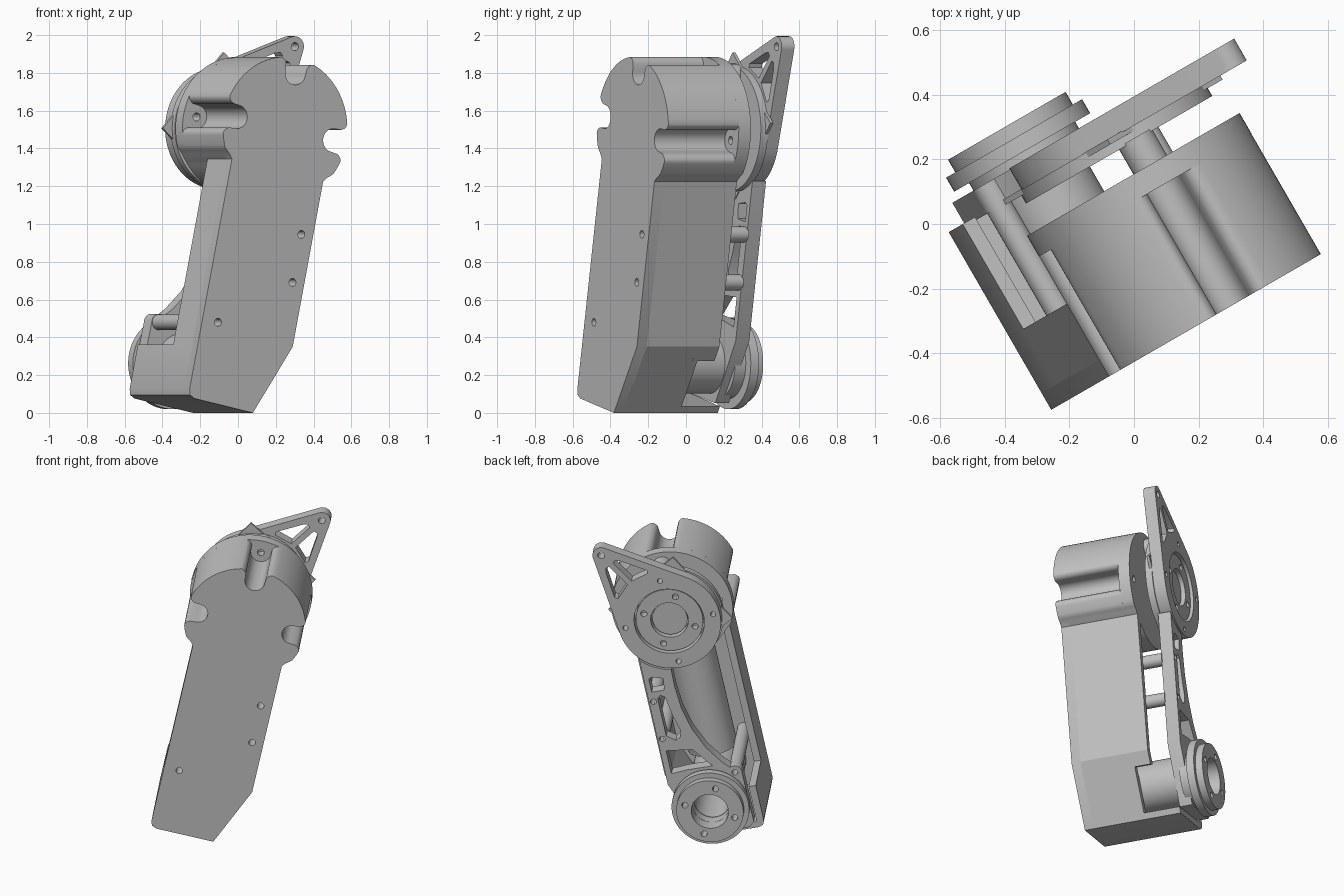
import bpy, bmesh
from math import sin, cos, pi, radians, acos, atan2, hypot
from mathutils import Matrix

cube = bpy.data.objects.get("Cube")
if cube:
    bpy.data.objects.remove(cube, do_unlink=True)

COLOUR = (0.53, 0.53, 0.53, 1)
grey = bpy.data.materials.new("machined_grey")
grey.use_nodes = True
grey.diffuse_color = COLOUR
grey.node_tree.nodes["Principled BSDF"].inputs["Base Color"].default_value = COLOUR

# Arm frame: origin at the upper joint, x across, y along the arm, z to the front
YAW, TILT = radians(30), radians(12)
FRAME = (Matrix.Rotation(YAW, 4, 'Z') @ Matrix.Translation((0.075, 0, 1.505))
         @ Matrix.Rotation(TILT, 4, 'Y') @ Matrix.Rotation(pi / 2, 4, 'X'))
UPPER, LOWER = (0.0, 0.0), (0.0, -1.27)


def arc(c, r, start, end, n=24):
    """Points on an arc, angles in degrees."""
    step = (end - start) / n
    return [(c[0] + r * cos(radians(start + step * i)),
             c[1] + r * sin(radians(start + step * i))) for i in range(n + 1)]


def circle(c, r, n=48):
    return arc(c, r, 0, 360, n)[:-1]


def ring_holes(c, r, size, count, start=0):
    """Small holes spaced around a centre."""
    return [circle(p, size, 12) for p in arc(c, r, start, start + 360, count)[:-1]]


def finish(name, me, matrix):
    """Material, shading and placement in the arm frame."""
    me.name = name
    me.materials.clear()
    me.materials.append(grey)
    me.shade_smooth()
    me.set_sharp_from_angle(angle=radians(30))
    ob = bpy.data.objects.new(name, me)
    bpy.context.collection.objects.link(ob)
    ob.matrix_world = FRAME @ matrix


def prism(name, loops, v0, v1):
    """Extrude an outline (first loop) with holes (other loops) from depth v0 to v1."""
    cu = bpy.data.curves.new(name, 'CURVE')
    cu.dimensions = '2D'
    cu.fill_mode = 'BOTH'
    cu.extrude = (v1 - v0) / 2
    for loop in loops:
        sp = cu.splines.new('POLY')
        sp.points.add(len(loop) - 1)
        for p, (x, y) in zip(sp.points, loop):
            p.co = (x, y, 0, 1)
        sp.use_cyclic_u = True
    tmp = bpy.data.objects.new(name + "_tmp", cu)
    bpy.context.collection.objects.link(tmp)
    dg = bpy.context.evaluated_depsgraph_get()
    me = bpy.data.meshes.new_from_object(tmp.evaluated_get(dg))
    bpy.data.objects.remove(tmp, do_unlink=True)
    bm = bmesh.new()
    bm.from_mesh(me)
    bmesh.ops.remove_doubles(bm, verts=bm.verts, dist=1e-5)
    bmesh.ops.recalc_face_normals(bm, faces=bm.faces)
    bm.to_mesh(me)
    bm.free()
    finish(name, me, Matrix.Translation((0, 0, -(v0 + v1) / 2)))


def slot(deg):
    """Rounded U slot with softened mouth, cut into the head rim."""
    def polar(rad, tan):
        t = radians(deg)
        return (rad * cos(t) - tan * sin(t), rad * sin(t) + tan * cos(t))
    lip = [(0.364, 0.088), (0.353, 0.074), (0.338, 0.065)]
    return ([polar(r, -t) for r, t in lip]
            + arc(polar(0.30, 0), 0.062, deg - 90, deg - 270, 14)
            + [polar(r, t) for r, t in reversed(lip)])


# Head and body outlines
R, M, side = 0.38, 15.5, 0.285
neck = [(0.325, -0.185), (0.303, -0.203), (side, -0.225)]
neck_left = [(-x, y) for x, y in neck]
neck_right = neck[::-1]
top_arcs = [arc(UPPER, R, s + M, s + 90 - M, 16) for s in (0, 90)]
upper_rim = slot(0) + top_arcs[0] + slot(90) + top_arcs[1] + slot(180)
shoulder_left = arc(UPPER, R, 180 + M, 207, 6) + neck_left
shoulder_right = neck_right + arc(UPPER, R, 333, 360 - M, 6)
chin = arc(UPPER, 0.36, 220, 320, 24)
body = (upper_rim + shoulder_left
        + [(-side, -1.47), (-0.275, -1.5), (-0.245, -1.513), (0.12, -1.513), (side, -1.12)]
        + shoulder_right)
screws = [(0.213, -0.527), (0.213, -0.787), (-0.188, -1.088)]
prism("body_front_plate", [body] + [circle(c, 0.021, 16) for c in screws], -0.37, -0.31)
prism("head_drum", [upper_rim + shoulder_left + chin + shoulder_right], -0.315, 0.06)
prism("head_flange", [arc(UPPER, R, -27, 207, 60) + neck_left + chin + neck_right]
      + ring_holes(UPPER, 0.3, 0.022, 4)[:3], 0.06, 0.134)

# Body walls
inner = 0.24
prism("body_side_wall_right", [[(-side, -0.18), (-side, -1.25), (-inner, -1.25), (-inner, -0.18)]],
      -0.32, -0.11)
prism("body_side_wall_left", [[(inner, -0.2), (inner, -1.11), (side, -1.12), (side, -0.21)]],
      -0.32, 0.134)
prism("body_slope_wall", [[(inner, -1.11), (0.08, -1.5), (0.12, -1.513), (side, -1.12)]],
      -0.32, 0.03)
prism("body_slope_lip", [[(inner, -1.11), (0.205, -1.195), (0.25, -1.205), (side, -1.12)]],
      0.0, 0.134)
prism("body_base_wall", [[(-side, -1.23), (-side, -1.47), (-0.275, -1.5), (-0.245, -1.513),
                          (0.12, -1.513), (0.135, -1.475), (-inner, -1.47), (-inner, -1.23)]],
      -0.32, 0.265)

# Round column lying along the arm inside the body
bm = bmesh.new()
bmesh.ops.create_cone(bm, cap_ends=True, segments=48, radius1=0.155, radius2=0.155, depth=0.8)
column = bpy.data.meshes.new("inner_column")
bm.to_mesh(column)
bm.free()
finish("inner_column", column, Matrix.Translation((0, -0.7, 0.155)) @ Matrix.Rotation(pi / 2, 4, 'X'))

# Posts joining the body to the link and the bearing
for i, c in enumerate(screws):
    prism("link_post_%d" % (i + 1), [circle(c, 0.042, 24), circle(c, 0.021, 16)], -0.31, 0.26)
prism("head_post", [circle((0, 0.29), 0.06, 24)], 0.12, 0.23)

# Truss link with curved inner edge, windows and a foot that follows the body slope
link = (arc(UPPER, 0.335, -80, -44, 12)
        + [(0.243, -1.1), (0.1, -1.465), (-0.2, -1.47), (-0.235, -1.44)]
        + arc((-0.188, -1.088), 0.045, 190, 60, 8)
        + [(-0.12, -1.0), (-0.045, -0.89), (0.015, -0.75), (0.05, -0.6), (0.06, -0.45)])
windows = [[(0.12, -0.38), (0.19, -0.36), (0.21, -0.37), (0.21, -0.46), (0.13, -0.46)],
           [(0.135, -0.51), (0.16, -0.49), (0.183, -0.51), (0.183, -0.77),
            (0.13, -0.81), (0.095, -0.79), (0.09, -0.74), (0.115, -0.64)],
           [(0.205, -0.87), (0.205, -1.03), (0.1, -1.02), (-0.06, -1.02), (0.04, -0.89)]]
prism("truss_link", [link, circle(LOWER, 0.115)] + windows
      + [circle(c, 0.019, 12) for c in screws], 0.255, 0.338)

# Lower joint
prism("lower_motor", [circle(LOWER, 0.16), circle(LOWER, 0.112)], -0.31, 0.3)
prism("lower_spacer", [circle(LOWER, 0.19), circle(LOWER, 0.115)], 0.3, 0.37)
prism("lower_wide_ring", [circle(LOWER, 0.243, 64), circle(LOWER, 0.2)], 0.365, 0.415)
prism("lower_output_ring", [circle(LOWER, 0.21, 64), circle(LOWER, 0.116)]
      + ring_holes(LOWER, 0.16, 0.02, 4, 25), 0.365, 0.46)

# Upper joint: bearing disc and the thin square plate whose corners show past it
prism("bearing_disc", [circle(UPPER, 0.333, 64)], 0.222, 0.266)
prism("square_plate", [arc((-0.005, 0.015), 0.388, 104, 464, 4)[:-1]], 0.25, 0.268)

# Triangular crank: two tangent circles with a split window
apex = (0.326, 0.513)
reach = hypot(*apex)
heading = atan2(apex[1], apex[0])
h = heading * 180 / pi
hub_r, tip_r = 0.323, 0.055
tangent = acos((hub_r - tip_r) / reach) * 180 / pi
crank = (arc(UPPER, hub_r, h + tangent, h + 360 - tangent, 56)
         + arc(apex, tip_r, h - tangent, h + tangent, 14))


def along(p, q):
    return (p * cos(heading) - q * sin(heading), p * sin(heading) + q * cos(heading))


half = [(0.355, 0.018), (0.325, 0.13), (0.345, 0.14), (0.5, 0.062), (0.525, 0.04), (0.52, 0.018)]
crank_windows = [[along(p, s * q) for p, q in half] for s in (1, -1)]
prism("crank_plate", [crank, circle(UPPER, 0.22, 64), circle(apex, 0.022, 16)]
      + crank_windows + ring_holes(UPPER, 0.28, 0.017, 4), 0.264, 0.342)
prism("crank_hub_ring", [circle(UPPER, 0.21, 64), circle(UPPER, 0.118)]
      + ring_holes(UPPER, 0.165, 0.02, 4, 25), 0.26, 0.325)
prism("crank_hub_core", [circle(UPPER, 0.11)], 0.26, 0.3)
